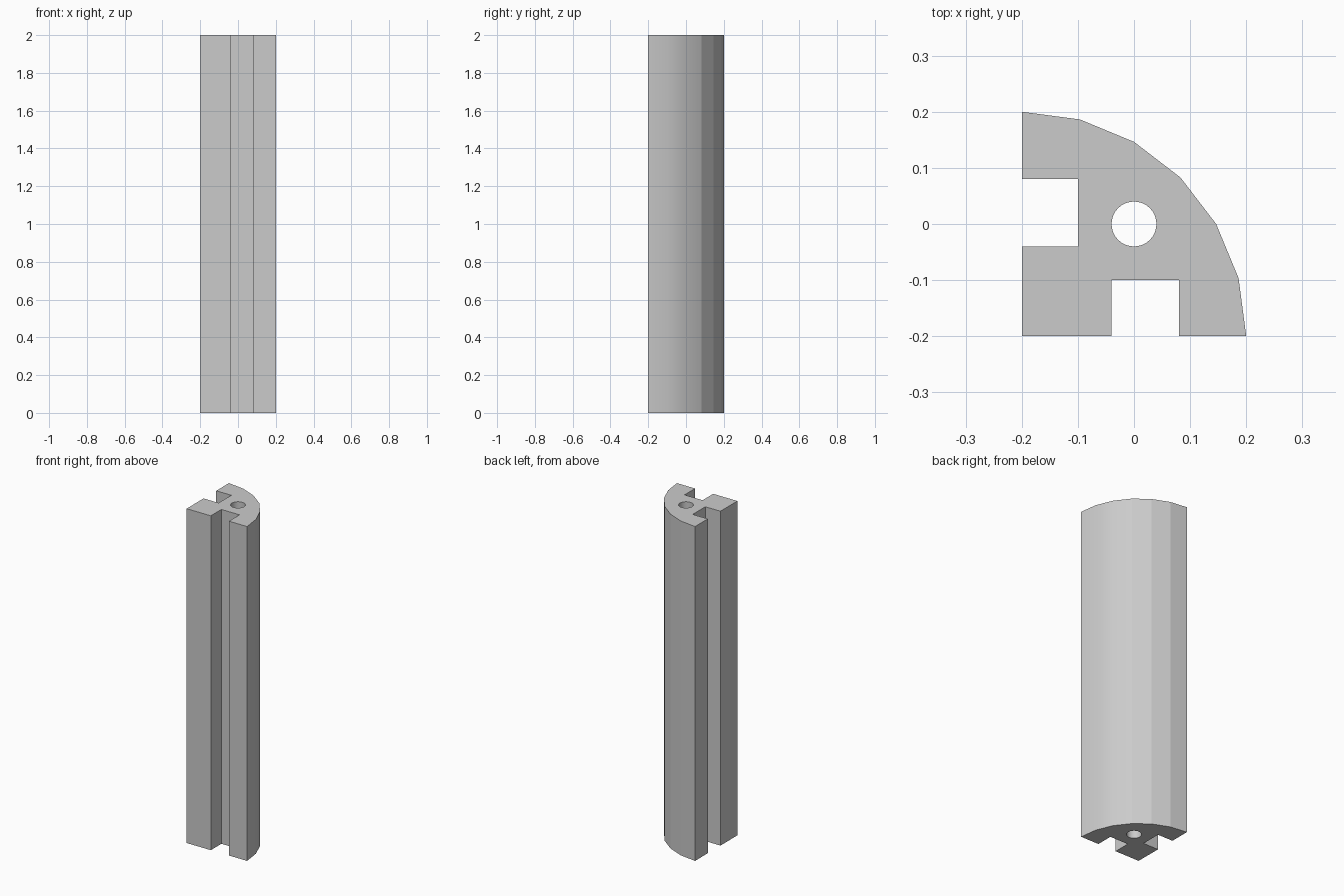
import bpy, bmesh
from math import cos, sin, pi, radians, hypot, atan2
from mathutils import Vector

cube = bpy.data.objects.get("Cube")
if cube:
    bpy.data.objects.remove(cube, do_unlink=True)

LENGTH = 2.0
HALF = 0.2                      # half width of the section
RADIUS = 2 * HALF               # quarter-round face, centred on the square corner
SLOT_A, SLOT_B, SLOT_FLOOR = -0.04, 0.08, -0.1
BORE = 0.04

# Outline: quarter round, then the left slot, the corner and the front slot
arc = [(-HALF + RADIUS * cos(radians(a)), -HALF + RADIUS * sin(radians(a)))
       for a in range(0, 91, 15)]
slot = [(SLOT_A, -HALF), (SLOT_A, SLOT_FLOOR), (SLOT_B, SLOT_FLOOR), (SLOT_B, -HALF)]
left_slot = [(y, x) for x, y in reversed(slot)]
outline = arc + left_slot + [(-HALF, -HALF)] + slot
bore = [(BORE * cos(2 * pi * i / 32), BORE * sin(2 * pi * i / 32)) for i in range(32)]

# Fill the section around the bore and extrude it upwards
bm = bmesh.new()
edges = []
for loop in (outline, bore):
    verts = [bm.verts.new((x, y, 0)) for x, y in loop]
    edges += [bm.edges.new((v, verts[i - 1])) for i, v in enumerate(verts)]
bmesh.ops.triangle_fill(bm, edges=edges, use_beauty=True, normal=Vector((0, 0, 1)))
result = bmesh.ops.extrude_face_region(bm, geom=bm.faces[:], use_keep_orig=True)
top = [g for g in result["geom"] if isinstance(g, bmesh.types.BMVert)]
bmesh.ops.translate(bm, verts=top, vec=(0, 0, LENGTH))
bmesh.ops.recalc_face_normals(bm, faces=bm.faces[:])

# Smooth the bore and the right half of the round face; the rest stays faceted
for f in bm.faces:
    c = f.calc_center_median()
    x, y = c.x + HALF, c.y + HALF
    on_round = hypot(x, y) > RADIUS * 0.98 and atan2(y, x) < pi / 4
    in_bore = hypot(c.x, c.y) < BORE * 1.01
    f.smooth = abs(f.normal.z) < 0.5 and (on_round or in_bore)
for e in bm.edges:
    if len(e.link_faces) == 2:
        e.smooth = e.calc_face_angle(0) < radians(30)

mesh = bpy.data.meshes.new("slotted_rail")
bm.to_mesh(mesh)
bm.free()
rail = bpy.data.objects.new("slotted_rail", mesh)
bpy.context.collection.objects.link(rail)

# Plain grey metal
grey = bpy.data.materials.new("plain_grey")
grey.use_nodes = True
colour = (0.6, 0.6, 0.6, 1)
grey.diffuse_color = colour
grey.node_tree.nodes["Principled BSDF"].inputs["Base Color"].default_value = colour
mesh.materials.append(grey)
